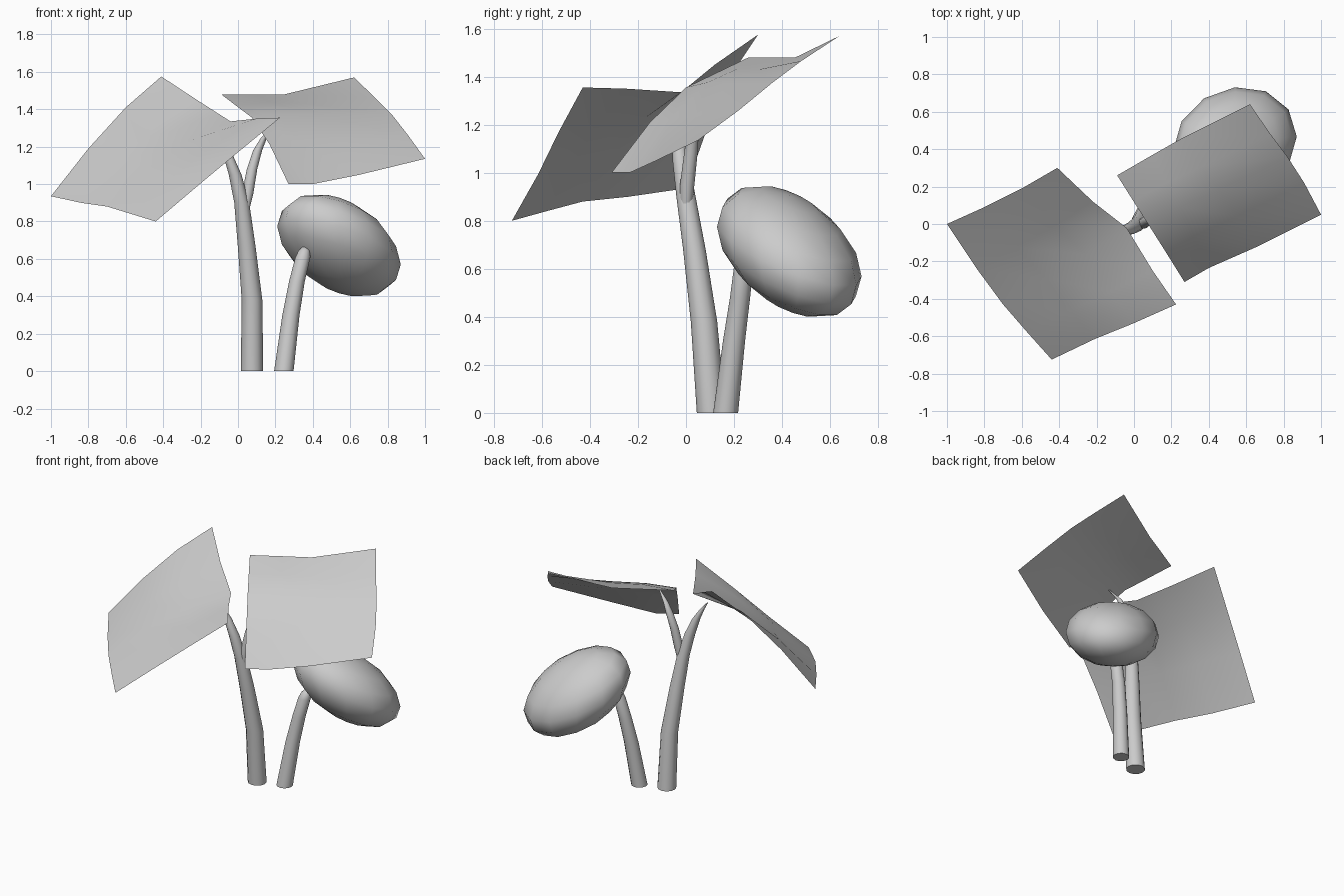
import bpy, bmesh, math
from mathutils import Vector, Matrix

if "Cube" in bpy.data.objects:
    bpy.data.objects.remove(bpy.data.objects["Cube"])


def finish(name, bm, angle=60):
    bmesh.ops.recalc_face_normals(bm, faces=bm.faces)
    me = bpy.data.meshes.new(name)
    bm.to_mesh(me)
    bm.free()
    ob = bpy.data.objects.new(name, me)
    bpy.context.collection.objects.link(ob)
    bpy.ops.object.select_all(action='DESELECT')
    ob.select_set(True)
    bpy.context.view_layer.objects.active = ob
    bpy.ops.object.shade_smooth_by_angle(angle=math.radians(angle))
    return ob


def stem(name, path, sides=12):
    """Tapered tube through (x, y, z, radius) points, with level rings."""
    bm = bmesh.new()
    rings = []
    for x, y, z, r in path:
        rings.append([bm.verts.new((x + r * math.cos(2 * math.pi * i / sides),
                                    y + r * math.sin(2 * math.pi * i / sides), z))
                      for i in range(sides)])
    for a, b in zip(rings, rings[1:]):
        for i in range(sides):
            j = (i + 1) % sides
            bm.faces.new((a[i], a[j], b[j], b[i]))
    bm.faces.new(rings[0][::-1])
    bm.faces.new(rings[-1])
    return finish(name, bm)


def leaf(name, a, b, c, d, bulge):
    """Single-layer sheet: a and b are long edges, c and d join their ends; the middle arches up."""
    a, b, c, d = [[Vector(p) for p in e] for e in (a, b, c, d)]
    c = [a[0]] + c + [b[0]]
    d = [a[-1]] + d + [b[-1]]
    n, m = len(a) - 1, len(c) - 1
    bm = bmesh.new()
    grid = []
    for i in range(n + 1):
        v = i / n
        row = []
        for j in range(m + 1):
            u = j / m
            p = (a[i].lerp(b[i], u) + c[j].lerp(d[j], v)
                 - a[0].lerp(b[0], u).lerp(a[-1].lerp(b[-1], u), v))
            p.z += bulge * math.sin(math.pi * u) * math.sin(math.pi * v)
            row.append(bm.verts.new(p))
        grid.append(row)
    for i in range(n):
        for j in range(m):
            bm.faces.new((grid[i][j], grid[i + 1][j], grid[i + 1][j + 1], grid[i][j + 1]))
    return finish(name, bm)


# Main stem, its side branch, and the bud's stem
stem("main_stem", [(.075, .105, 0, .06), (.075, .075, .38, .055), (.045, .035, .68, .047),
                   (.02, .0, .9, .04), (-.015, -.022, 1.05, .034),
                   (-.055, -.035, 1.16, .025), (-.095, -.045, 1.235, .014), (-.13, -.05, 1.285, .004)])
stem("side_branch", [(.035, .0, .86, .025), (.052, .005, .95, .03), (.075, .02, 1.08, .028),
                     (.105, .03, 1.18, .024), (.14, .025, 1.25, .016), (.205, .0, 1.31, .004)])
stem("bud_stem", [(.245, .165, 0, .052), (.283, .2, .3, .046), (.315, .225, .48, .042),
                  (.347, .24, .61, .04), (.354, .245, .645, .03), (.356, .25, .664, .012)])

# Bud: a sphere stretched into a tilted egg
bm = bmesh.new()
bmesh.ops.create_uvsphere(bm, u_segments=12, v_segments=8, radius=1.01)
tilt = Matrix(((.327, 0, 0, .54),
               (.037, .298, 0, .43),
               (-.101, -.102, .232, .672),
               (0, 0, 0, 1)))
bmesh.ops.transform(bm, matrix=tilt, verts=bm.verts)
finish("bud", bm)

# Two broad leaves
leaf("left_leaf",
     [(-1, 0, .935), (-.84, -.24, .90), (-.70, -.43, .88), (-.57, -.58, .84), (-.44, -.725, .80)],
     [(-.41, .30, 1.575), (-.22, .12, 1.45), (-.04, -.02, 1.335), (.10, -.25, 1.35), (.225, -.43, 1.355)],
     [(-.80, .09, 1.19), (-.60, .19, 1.41)],
     [(-.21, -.615, .995), (0, -.53, 1.17)], .03)
leaf("right_leaf",
     [(-.09, .26, 1.48), (-.005, .125, 1.415), (.075, .0, 1.355), (.17, -.15, 1.21), (.27, -.31, 1.0)],
     [(.62, .64, 1.57), (.73, .48, 1.465), (.82, .36, 1.375), (.91, .22, 1.26), (1, .05, 1.135)],
     [(.10, .37, 1.48), (.25, .455, 1.48)],
     [(.40, -.235, 1.0), (.65, -.125, 1.05)], .06)
